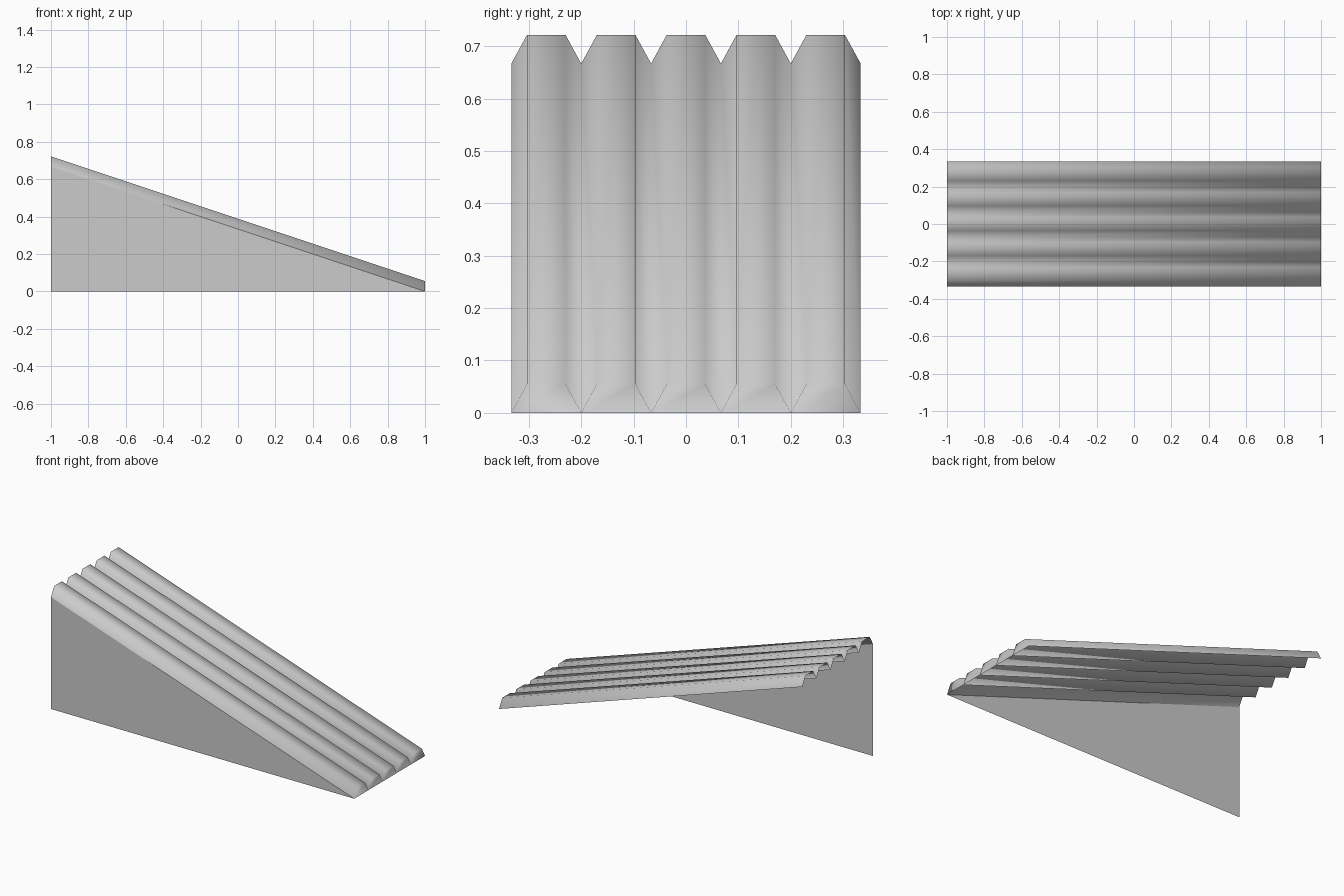
import bpy
import bmesh

cube = bpy.data.objects.get("Cube")
if cube:
    bpy.data.objects.remove(cube, do_unlink=True)

# Overall sizes
HALF_LENGTH = 1.0
HALF_WIDTH = 1 / 3
RISE = 2 / 3
RIB_HEIGHT = 0.055
RIB_COUNT = 5
PITCH = 2 * HALF_WIDTH / RIB_COUNT
BEVEL = 0.03

grey = bpy.data.materials.new("plain grey")
grey.use_nodes = True
colour = (0.6, 0.6, 0.6, 1)
grey.diffuse_color = colour
grey.node_tree.nodes["Principled BSDF"].inputs["Base Color"].default_value = colour


def make_object(name, bm, smooth):
    for face in bm.faces:
        face.smooth = smooth
    mesh = bpy.data.meshes.new(name)
    bm.to_mesh(mesh)
    bm.free()
    mesh.materials.append(grey)
    obj = bpy.data.objects.new(name, mesh)
    bpy.context.collection.objects.link(obj)
    return obj


# Corrugated profile across the width: valley, then a flat-topped rib, repeated
profile = [(-HALF_WIDTH, 0)]
for i in range(RIB_COUNT):
    start = -HALF_WIDTH + i * PITCH
    end = start + PITCH
    profile += [(start + BEVEL, RIB_HEIGHT), (end - BEVEL, RIB_HEIGHT), (end, 0)]

# Sloping ribbed sheet, from the high end down to the low end
bm = bmesh.new()
high = [bm.verts.new((-HALF_LENGTH, y, z + RISE)) for y, z in profile]
low = [bm.verts.new((HALF_LENGTH, y, z)) for y, z in profile]
for i in range(len(profile) - 1):
    bm.faces.new((high[i], low[i], low[i + 1], high[i + 1]))

# Caps closing each rib at the low end
for i in range(0, len(profile) - 1, 3):
    bm.faces.new((low[i], low[i + 3], low[i + 2], low[i + 1]))
make_object("ribbed_ramp", bm, True)

# Triangular wall under the front edge
bm = bmesh.new()
corners = [(-HALF_LENGTH, 0), (HALF_LENGTH, 0), (-HALF_LENGTH, RISE)]
bm.faces.new([bm.verts.new((x, -HALF_WIDTH, z)) for x, z in corners])
make_object("front_wall", bm, False)
